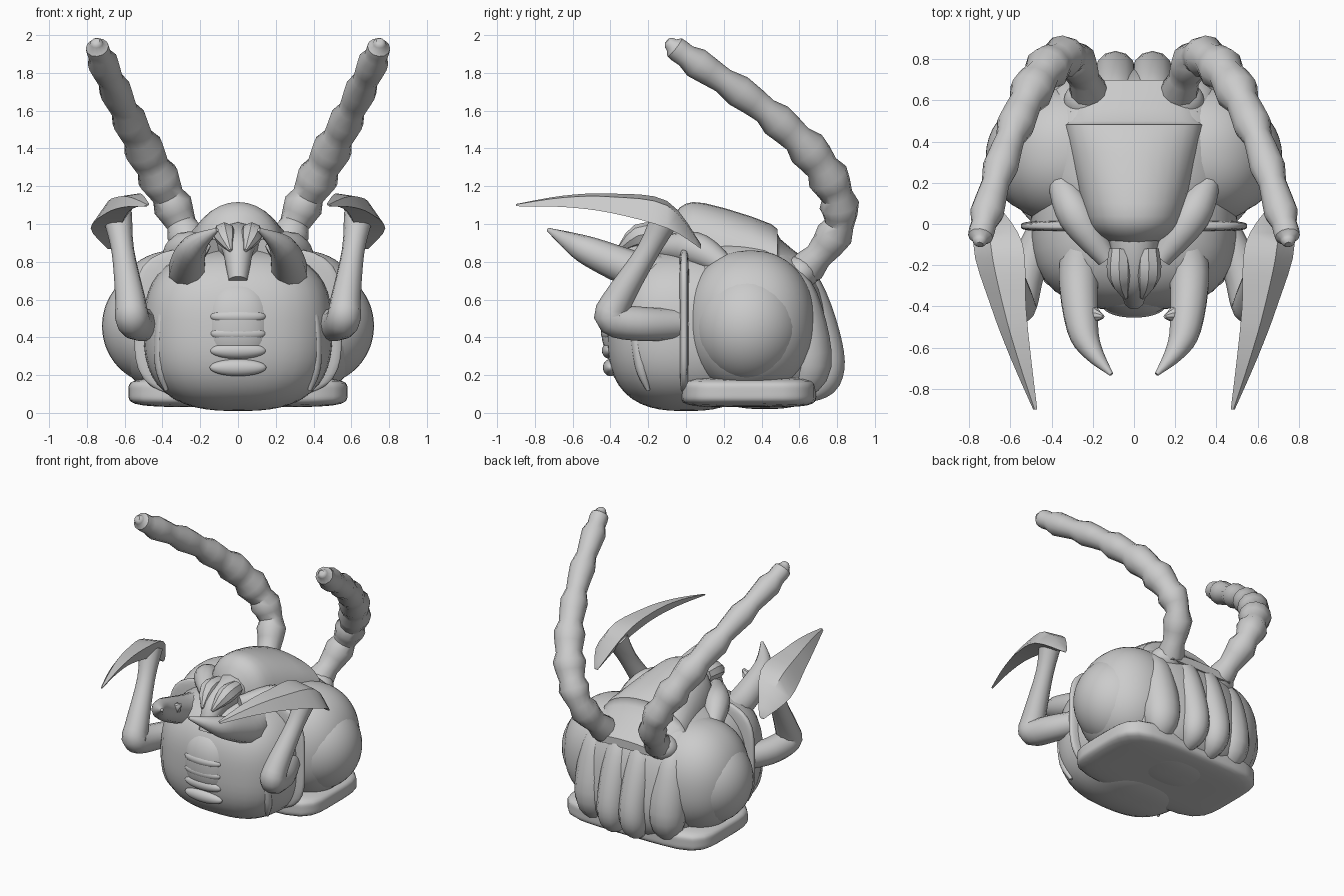
import bpy, bmesh, math
from mathutils import Vector

old = bpy.data.objects.get("Cube")
if old:
    bpy.data.objects.remove(old, do_unlink=True)

GREY = (.6, .6, .6, 1)
shell = bpy.data.materials.new("shell_grey")
shell.use_nodes = True
shell.diffuse_color = GREY
shell.node_tree.nodes["Principled BSDF"].inputs["Base Color"].default_value = GREY


def finish(name, bm, mirror=False, angle=40):
    """Turn a bmesh into a shaded object, optionally mirrored to the other side."""
    bmesh.ops.recalc_face_normals(bm, faces=bm.faces)
    mesh = bpy.data.meshes.new(name)
    bm.to_mesh(mesh)
    bm.free()
    mesh.materials.append(shell)
    obj = bpy.data.objects.new(name, mesh)
    bpy.context.collection.objects.link(obj)
    bpy.ops.object.select_all(action='DESELECT')
    obj.select_set(True)
    bpy.context.view_layer.objects.active = obj
    bpy.ops.object.shade_smooth_by_angle(angle=math.radians(angle))
    if mirror:
        obj.modifiers.new("Mirror", 'MIRROR').use_mirror_merge = False


def loft(name, rings, **options):
    """Skin a row of equal rings and cap both ends."""
    bm = bmesh.new()
    rows = [[bm.verts.new(point) for point in ring] for ring in rings]
    for lower, upper in zip(rows, rows[1:]):
        for i in range(len(lower)):
            bm.faces.new((lower[i - 1], lower[i], upper[i], upper[i - 1]))
    bm.faces.new(rows[0])
    bm.faces.new(rows[-1])
    finish(name, bm, **options)


def blob(name, centre, size, squareness=2, lean=0, mirror=False):
    """Ellipsoid, boxier as squareness rises; lean slides it back with height."""
    bm = bmesh.new()
    bmesh.ops.create_uvsphere(bm, u_segments=40, v_segments=28, radius=1)
    for vert in bm.verts:
        length = sum(abs(c) ** squareness for c in vert.co) ** (1 / squareness)
        offset = Vector(size) * (vert.co / length)
        offset.y += lean * offset.z
        vert.co = Vector(centre) + offset
    finish(name, bm, mirror)


def spline(controls, steps):
    """Smooth path through the controls; works on any number of components."""
    keys = [Vector(c) for c in controls]
    keys = [keys[0]] + keys + [keys[-1]]
    path = []
    for a, b, c, d in zip(keys, keys[1:], keys[2:], keys[3:]):
        for k in range(steps):
            t = k / steps
            path.append(b + (c - a) * t / 2
                        + (a * 2 - b * 5 + c * 4 - d) * t ** 2 / 2
                        + (b * 3 - a - c * 3 + d) * t ** 3 / 2)
    return path + [keys[-1]]


def tube(name, controls, steps=5, sides=12, swell=0, mirror=True):
    """Round limb; each control is x, y, z and radius. Swell makes beaded segments."""
    path = spline(controls, steps)
    last = len(path) - 1
    rings = []
    for i, key in enumerate(path):
        along = (path[min(i + 1, last)] - path[max(i - 1, 0)]).to_3d().normalized()
        u = along.cross(Vector((1, 0, 0))).normalized()
        v = along.cross(u)
        radius = key.w * (1 + swell * (i % 3 - 1))
        turns = [math.tau * k / sides for k in range(sides)]
        rings.append([key.to_3d() + radius * (u * math.cos(a) + v * math.sin(a)) for a in turns])
    loft(name, rings, mirror=mirror)


# Main head masses, with a thin raised collar along the seam between them
blob("skull", (0, .35, .47), (.5, .4, .45), squareness=2.7, lean=-.15)
blob("face", (0, 0, .44), (.5, .42, .43), squareness=2.7)
blob("seam_collar", (0, -.01, .48), (.55, .03, .4), squareness=4)

# Large eyes and the sockets around them
blob("eye", (.42, .33, .46), (.3, .29, .31), mirror=True)
blob("eye_socket", (.33, .34, .48), (.34, .34, .38), squareness=2.2, mirror=True)

# Flat flange under the eyes
blob("base_flange", (0, .33, .11), (.58, .36, .08), squareness=5)

# Crown: arched sections given by distance back, half width and height of the top
crown = spline([(-.1, .1, .98), (-.03, .21, 1.09), (.1, .26, 1.11), (.45, .34, 1),
                (.5, .34, .92), (.7, .25, .76)], 3)
arch = [math.pi * k / 16 for k in range(17)]
loft("crown", [[(width * math.cos(a), y, .7 + (top - .7) * max(math.sin(a), 0) ** .6)
                for a in arch] for y, width, top in crown])
tube("brow_lobe", [(.36, .2, .78, .06), (.28, .04, .87, .09), (.13, -.17, .87, .05)])

# Vertical lobes on the back of the head
tube("rear_column", [(.09, .48, .83, .06), (.09, .62, .66, .1), (.09, .73, .35, .1),
                     (.09, .73, .18, .09), (.09, .64, .09, .04)])
tube("rear_side_lobe", [(.28, .5, .78, .06), (.3, .58, .6, .12), (.3, .64, .25, .13),
                        (.3, .56, .1, .05)])

# Front plate with stacked folds, and a ridge down each cheek
blob("front_plate", (0, -.25, .47), (.21, .2, .25), squareness=2.4)
for i in range(4):
    blob("plate_fold", (0, -.4, .24 + .09 * i), (.15, .04 + .005 * i, .045))
tube("cheek_ridge", [(.38, -.2, .12, .01), (.41, -.24, .25, .03), (.4, -.27, .5, .03),
                     (.33, -.25, .7, .02)])

# Mouth: central snout with a pair of hooked teeth
tube("snout", [(0, .05, .88, .14), (0, -.15, .89, .11), (0, -.28, .85, .08),
               (0, -.37, .7, .05)], mirror=False)
tube("mouth_tooth", [(.07, -.12, .95, .05), (.07, -.25, .94, .06), (.04, -.36, .86, .01)],
     steps=3, sides=8)

# Inner mandibles, each with a barb
tube("mandible", [(.25, -.1, .74, .09), (.27, -.25, .75, .1), (.25, -.5, .85, .08),
                  (.2, -.62, .91, .05), (.11, -.73, .97, .01)], steps=4, sides=10)
tube("mandible_barb", [(.25, -.4, .81, .05), (.2, -.44, .85, .04), (.15, -.45, .89, .01)],
     steps=2, sides=8)

# Bent outer arms
tube("arm", [(.42, 0, .47, .08), (.52, -.22, .47, .09), (.56, -.39, .5, .09),
             (.57, -.36, .6, .08), (.61, -.2, .86, .06), (.64, -.1, 1.05, .08)], steps=4)


def blade_ring(key):
    """Four-cornered blade section that slopes down and outward."""
    corners = ((-1, .6), (.3, .4), (1, -.6), (-.3, -.6))
    return [key.to_3d() + key.w * Vector((x, 0, z)) for x, z in corners]


# Long curved blades on the arms
blade = spline([(.67, .08, .88, .02), (.66, -.1, 1.05, .12), (.61, -.4, 1.11, .085),
                (.55, -.65, 1.12, .05), (.48, -.9, 1.1, .01)], 4)
loft("arm_blade", [blade_ring(key) for key in blade], mirror=True)

# Beaded antennae rising from sockets and sweeping forward to rounded tips
blob("antenna_socket", (.22, .6, .74), (.12, .1, .09), mirror=True)
tube("antenna", [(.2, .58, .7, .08), (.3, .81, 1, .09), (.45, .72, 1.3, .1),
                 (.6, .42, 1.6, .08), (.73, 0, 1.89, .07), (.75, -.1, 1.97, .02)],
     steps=6, swell=.12)
